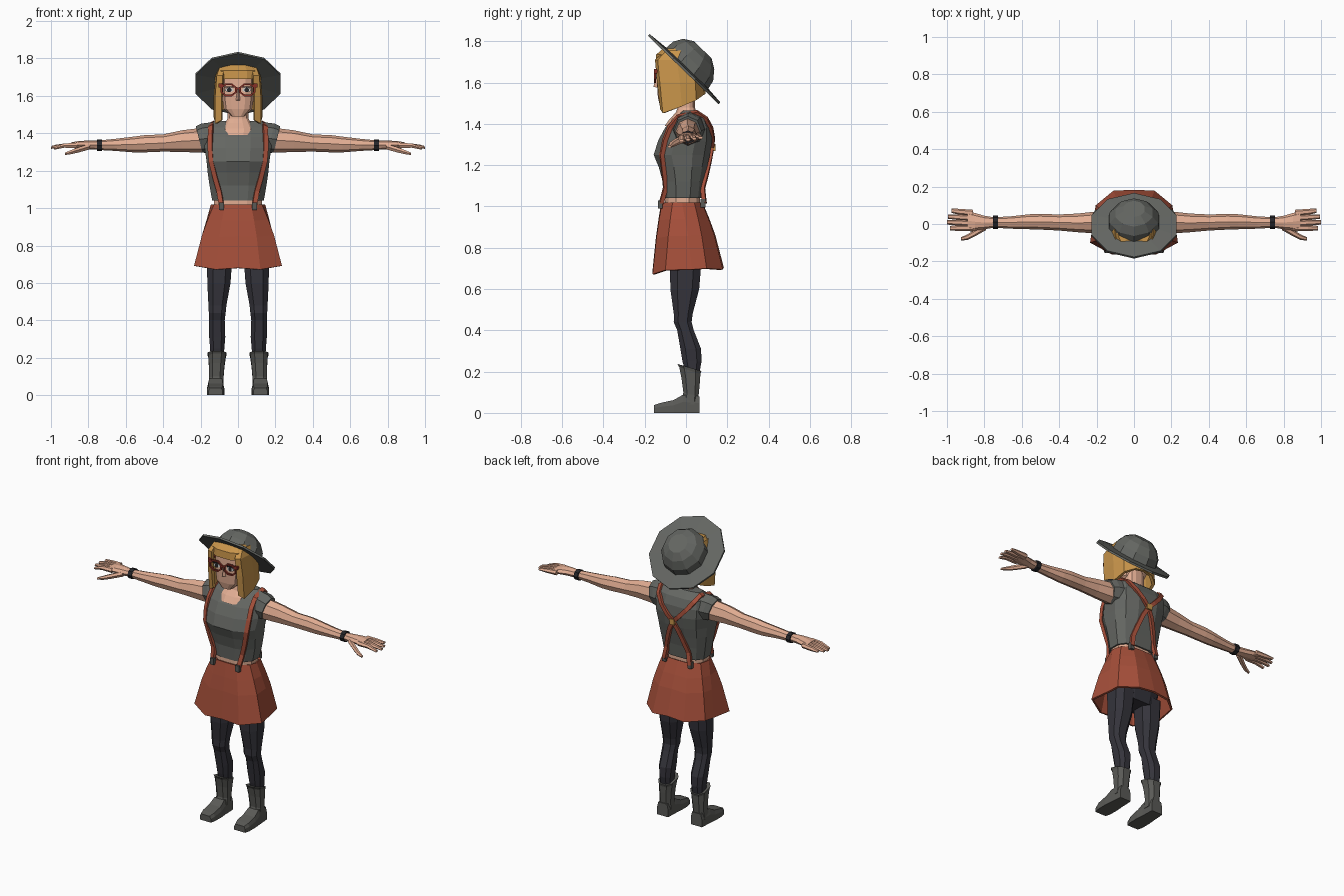
import bpy, bmesh, math
from mathutils import Vector, Matrix
from mathutils.bvhtree import BVHTree

if "Cube" in bpy.data.objects:
    bpy.data.objects.remove(bpy.data.objects["Cube"])


def material(name, rgb):
    m = bpy.data.materials.new(name)
    m.diffuse_color = (*rgb, 1)
    m.use_nodes = True
    m.node_tree.nodes["Principled BSDF"].inputs["Base Color"].default_value = m.diffuse_color
    return m


GREY = material("felt grey", (.127, .133, .122))
BOOT = material("boot grey", (.102, .102, .094))
RED = material("brick red", (.376, .078, .042))
SKIN = material("skin", (.76, .42, .29))
HAIR = material("amber", (.58, .30, .07))
LEG = material("charcoal", (.035, .034, .044))
DARK = material("near black", (.018, .018, .022))
FRAME = material("dark red", (.24, .03, .02))
WHITE = material("eye white", (.62, .62, .60))


def obj(name, verts, faces, mat, mirror=False, solid=0):
    me = bpy.data.meshes.new(name)
    me.from_pydata([tuple(v) for v in verts], [], faces)
    bm = bmesh.new()
    bm.from_mesh(me)
    bmesh.ops.recalc_face_normals(bm, faces=bm.faces)
    bm.to_mesh(me)
    bm.free()
    me.materials.append(mat)
    o = bpy.data.objects.new(name, me)
    bpy.context.collection.objects.link(o)
    if solid:
        s = o.modifiers.new("thickness", 'SOLIDIFY')
        s.thickness = solid
    if mirror:
        o.modifiers.new("mirror", 'MIRROR')
    return o


def loft(name, rings, mat, mirror=False, caps=True, closed=True, solid=0, loop=False):
    n, k = len(rings[0]), len(rings)
    verts = [p for r in rings for p in r]
    faces = []
    for i in range(k if loop else k - 1):
        for j in range(n if closed else n - 1):
            a, b, i2 = j, (j + 1) % n, (i + 1) % k
            faces.append((i * n + a, i * n + b, i2 * n + b, i2 * n + a))
    if caps and not loop:
        faces += [tuple(range(n)), tuple(range((k - 1) * n, k * n))]
    return obj(name, verts, faces, mat, mirror, solid)


def power(v, e):
    return math.copysign(abs(v) ** e, v)


def zring(z, hw, yf, yb, cx=0, n=12, e=.75, tilt=0):
    """Horizontal ring; tilt lowers z towards the back."""
    pts = []
    for i in range(n):
        a = 2 * math.pi * (i + .5) / n
        c, s = power(math.cos(a), e), power(math.sin(a), e)
        pts.append(Vector((cx + hw * c / math.cos(math.pi / n) ** e,
                           (yf + yb) / 2 + (yb - yf) / 2 * s, z - tilt * s)))
    return pts


def xring(x, cy, ry, cz, rz, shear=0, n=8):
    """Ring across an arm; shear leans the top outwards."""
    return [Vector((x + shear * math.sin(a), cy + ry * math.cos(a), cz + rz * math.sin(a)))
            for a in (2 * math.pi * i / n for i in range(n))]


def zloft(name, rows, mat, mirror=False, **kw):
    return loft(name, [zring(*r, **kw) for r in rows], mat, mirror)


def box(name, c, size, mat, mirror=False):
    x, y, z = (s / 2 for s in size)
    c = Vector(c)
    return loft(name, [[c + Vector((sx * x, sy * y, sz * z)) for sx, sy in
                        ((-1, -1), (1, -1), (1, 1), (-1, 1))] for sz in (-1, 1)], mat, mirror)


# Torso clothing and bare waist
shirt = zloft("shirt", [(1.04, .138, -.11, .08), (1.12, .152, -.115, .09), (1.19, .162, -.135, .105),
                        (1.25, .168, -.16, .12), (1.32, .178, -.138, .13), (1.38, .18, -.105, .125),
                        (1.43, .172, -.06, .105), (1.465, .125, -.015, .06)], GREY)
zloft("midriff", [(.95, .13, -.105, .07), (1.06, .128, -.105, .07)], SKIN)
loft("cap_sleeve", [xring(.13, .02, .075, 1.375, .085), xring(.175, .012, .075, 1.372, .08, .02),
                    xring(.208, .008, .066, 1.367, .07, .018)], GREY, True)

# Neck with open neckline, and head
zloft("neck", [(1.39, .08, -.105, .05), (1.425, .085, -.08, .05), (1.455, .068, -.05, .05),
               (1.48, .056, -.042, .045), (1.58, .054, -.04, .045)], SKIN)
zloft("head", [(1.49, .034, -.128, -.055), (1.53, .076, -.138, .02), (1.60, .086, -.143, .07),
               (1.70, .088, -.14, .085), (1.75, .07, -.1, .07)], SKIN, e=.6)
loft("nose", [[Vector((-.006, -.14, 1.63)), Vector((.006, -.14, 1.63)), Vector((0, -.144, 1.632))],
              [Vector((-.013, -.138, 1.575)), Vector((.013, -.138, 1.575)), Vector((0, -.158, 1.58))]], SKIN)

# Hair: crown with fringe, and a bob open at the face
zloft("fringe", [(1.69, .114, -.15, .09), (1.735, .11, -.147, .085), (1.765, .085, -.115, .075)],
      HAIR, e=.65)
half = [(.088, -.125, 1.47), (.122, -.112, 1.452), (.130, -.02, 1.485), (.115, .05, 1.515),
        (.06, .085, 1.54), (0, .095, 1.545)]
bob = half + [(-x, y, z) for x, y, z in reversed(half[:-1])]
loft("bob_hair", [[Vector((x, y, z)) for x, y, z in bob],
                  [Vector((x, y * 1.06 - .008, 1.60)) for x, y, z in bob],
                  [Vector((x * .93, y - .025, 1.71)) for x, y, z in bob],
                  [Vector((x * .8, y * .75 - .01, 1.755)) for x, y, z in bob]],
     HAIR, caps=False, closed=False, solid=.018)


# Eyes and glasses
def disc(cx, cz, rx, rz, y, n=8):
    return [Vector((cx + rx * math.cos(a), y, cz + rz * math.sin(a)))
            for a in (2 * math.pi * (i + .5) / n for i in range(n))]


def plate(name, cx, cz, rx, rz, y, mat):
    loft(name, [disc(cx, cz, rx, rz, y), disc(cx, cz, rx, rz, y + .006)], mat, True)


plate("eye", .047, 1.632, .024, .013, -.146, WHITE)
plate("iris", .047, 1.632, .012, .013, -.148, DARK)
box("eyelid", (.047, -.145, 1.647), (.052, .007, .006), DARK, True)
loft("glasses_rim", [disc(.05, 1.632, .047, .037, -.156), disc(.05, 1.632, .037, .027, -.156),
                     disc(.05, 1.632, .037, .027, -.146), disc(.05, 1.632, .047, .037, -.146)],
     FRAME, True, loop=True)
box("glasses_bridge", (0, -.151, 1.64), (.022, .01, .01), FRAME)
box("glasses_hinge", (.092, -.148, 1.655), (.022, .014, .02), FRAME, True)
box("glasses_temple", (.099, -.1, 1.655), (.008, .1, .012), FRAME, True)

# Tilted hat
N = 10
hat_frame = Matrix.Translation((0, -.008, 1.667)) @ Matrix.Rotation(math.radians(-44), 4, 'X')


def hat_ring(r, h, oy=0):
    return [hat_frame @ Vector((r * math.sin(2 * math.pi * i / N), oy + r * math.cos(2 * math.pi * i / N), h))
            for i in range(N)]


loft("hat_brim", [hat_ring(.12, .0), hat_ring(.238, -.008), hat_ring(.238, .004), hat_ring(.12, .014)],
     GREY, loop=True)
loft("hat_crown", [hat_ring(.143, .0, .01), hat_ring(.136, .055, .005), hat_ring(.105, .1), hat_ring(.06, .128)],
     GREY)

# Arms, wristbands and hands
loft("arm", [xring(.14, .01, .06, 1.365, .07), xring(.21, .008, .058, 1.362, .065),
             xring(.30, .006, .05, 1.358, .058), xring(.40, .008, .043, 1.348, .046),
             xring(.50, .012, .042, 1.344, .046), xring(.56, .012, .04, 1.34, .042),
             xring(.66, .008, .033, 1.338, .032), xring(.75, .008, .028, 1.336, .025)], SKIN, True)
loft("wristband", [xring(.728, .01, .036, 1.336, .032), xring(.755, .01, .036, 1.336, .032)], DARK, True)
loft("palm", [xring(.75, .008, .028, 1.336, .024), xring(.80, .008, .036, 1.338, .023),
              xring(.85, .012, .047, 1.338, .021), xring(.89, .018, .052, 1.337, .015)], SKIN, True)
for i, name in enumerate(("index_finger", "middle_finger", "ring_finger", "little_finger")):
    y0, y1 = -.022 + .027 * i, -.022 + .031 * i
    x1, z1 = (.985, 1.0, .995, .975)[i], 1.318 + .005 * i
    loft(name, [xring(.86, y0, .017, 1.336, .016, n=6), xring(.93, (y0 + y1) / 2, .016, 1.334, .013, n=6),
                xring(x1, y1, .012, z1, .007, n=6)], SKIN, True)
loft("thumb", [xring(.79, -.01, .022, 1.33, .018, n=6), xring(.85, -.048, .018, 1.312, .016, n=6),
               xring(.89, -.07, .015, 1.30, .013, n=6), xring(.925, -.08, .009, 1.29, .007, n=6)], SKIN, True)

# Flared skirt with uneven hem
waist = [(0, -.12), (.07, -.116), (.128, -.065), (.145, -.02), (.13, .04), (.07, .077), (0, .08)]
hem = [(0, -.163, .68), (.12, -.162, .672), (.235, -.10, .692), (.215, .03, .695), (.205, .10, .70),
       (.11, .178, .695), (0, .183, .705)]
rows = []
for t, f in ((0, 0), (.25, .32), (.5, .6), (1, 1)):
    h = [Vector((w[0] + (b[0] - w[0]) * f, w[1] + (b[1] - w[1]) * f, 1.02 + (b[2] - 1.02) * t))
         for w, b in zip(waist, hem)]
    rows.append(h + [Vector((-p.x, p.y, p.z)) for p in reversed(h[1:-1])])
loft("skirt", rows, RED, caps=False, solid=.012)

# Leggings
zloft("hips", [(.69, .15, -.07, .07), (.80, .15, -.085, .09), (.97, .12, -.09, .06)], LEG)
zloft("legging", [(.18, .034, 0, .065, .112), (.25, .038, -.02, .078, .111), (.31, .043, -.03, .076, .111),
                  (.40, .042, -.045, .04, .113), (.44, .045, -.062, .03, .111), (.48, .048, -.062, .035, .11),
                  (.60, .062, -.08, .068, .102), (.74, .068, -.083, .08, .098)], LEG, True, n=8)

# Boots: shaft with slanted cuff, foot and sole
loft("boot_shaft", [zring(*r, n=8, tilt=t) for *r, t in
                    ((.04, .042, -.03, .064, .118, 0), (.09, .038, -.015, .063, .116, .01),
                     (.16, .042, -.025, .07, .114, .012), (.205, .046, -.036, .073, .112, .018),
                     (.22, .05, -.045, .078, .112, .018))], BOOT, True)


def foot_ring(y, x0, x1, h):
    m = .008
    return [Vector(p) for p in ((x0, y, 0), (x1, y, 0), (x1, y, h * .6), (x1 - m, y, h), (x0 + m, y, h), (x0, y, h * .6))]


loft("boot_foot", [foot_ring(-.155, .082, .158, .038), foot_ring(-.125, .074, .166, .048),
                   foot_ring(-.06, .073, .166, .062), foot_ring(-.015, .077, .162, .088),
                   foot_ring(.065, .08, .156, .08)], BOOT, True)

# Suspenders laid over the shirt surface, crossing at the back
tree = BVHTree.FromPolygons([v.co for v in shirt.data.vertices], [tuple(p.vertices) for p in shirt.data.polygons])


def on_shirt(x, z, side):
    hit = tree.ray_cast(Vector((x, side * 1.0, z)), Vector((0, -side, 0)))
    return hit[0] if hit[0] else Vector((x, .085 if side > 0 else -.115, z))


keys = [(.088, 1.015, -1), (.10, 1.09, -1), (.12, 1.16, -1), (.142, 1.25, -1), (.147, 1.32, -1),
        (.145, 1.38, -1), (.142, 1.43, -1), (.135, 1.45, 1), (.12, 1.42, 1), (.085, 1.375, 1), (.04, 1.325, 1),
        (0, 1.285, 1), (-.03, 1.23, 1), (-.055, 1.16, 1), (-.075, 1.09, 1), (-.088, 1.015, 1)]
path = [on_shirt(*k) for k in keys]
rings = []
for i, p in enumerate(path):
    t = (path[min(i + 1, len(path) - 1)] - path[max(i - 1, 0)]).normalized()
    out = (p - Vector((p.x * .8, .0, min(p.z, 1.38)))).normalized()
    side = t.cross(out).normalized() * .0125
    out = side.cross(t).normalized()
    rings.append([p - side - out * .006, p + side - out * .006, p + side + out * .014, p - side + out * .014])
loft("suspender", rings, RED, True)
box("front_clip", (.088, -.125, 1.01), (.026, .022, .04), BOOT, True)
box("back_clip", (.088, .082, 1.015), (.026, .024, .04), BOOT, True)
box("back_buckle", (0, path[11].y + .012, 1.285), (.034, .018, .034), HAIR)
